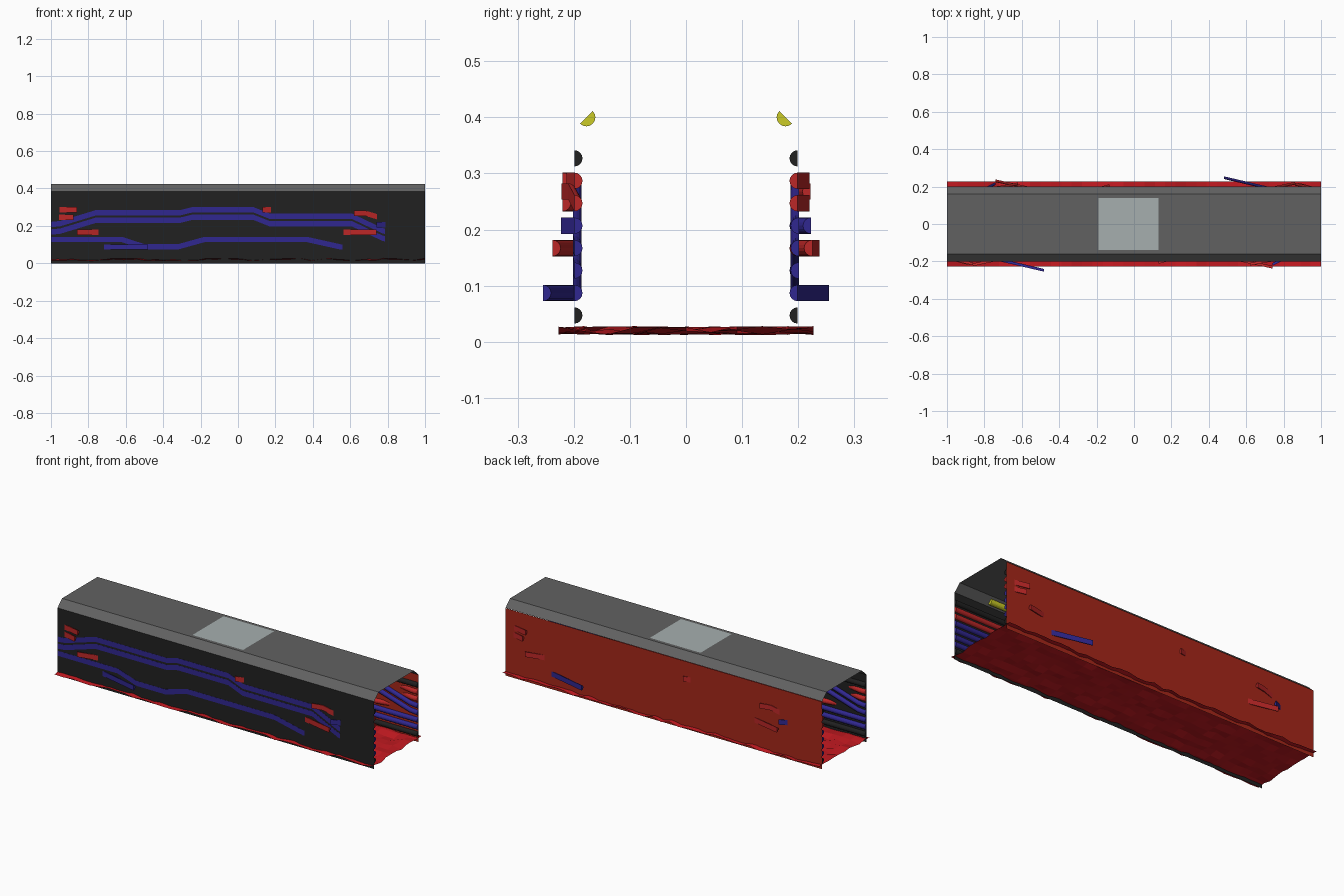
import bpy, math, random

if "Cube" in bpy.data.objects:
    bpy.data.objects.remove(bpy.data.objects["Cube"])
random.seed(4)


def material(name, color):
    m = bpy.data.materials.new(name)
    m.diffuse_color = (*color, 1)
    m.use_nodes = True
    m.node_tree.nodes["Principled BSDF"].inputs["Base Color"].default_value = m.diffuse_color
    return m


black = material("black_panel", (0.015, 0.015, 0.015))
red = material("red_paint", (0.5, 0.02, 0.02))
wall_red = material("wall_red", (0.38, 0.02, 0.01))
floor_red = material("floor_red", (0.55, 0.01, 0.015))
blue = material("blue_pipe", (0.03, 0.02, 0.28))
yellow = material("yellow_lamp", (0.6, 0.6, 0.02))
grey = material("grey_roof", (0.12, 0.12, 0.12))
glass = material("pale_glass", (0.38, 0.43, 0.43))


def make(name, verts, faces, mat):
    me = bpy.data.meshes.new(name)
    me.from_pydata(verts, [], faces)
    me.materials.append(mat)
    ob = bpy.data.objects.new(name, me)
    bpy.context.collection.objects.link(ob)
    return ob


def rotated_copy(ob, name):
    c = ob.copy()
    c.name = name
    c.rotation_euler.z = math.pi
    bpy.context.collection.objects.link(c)


def sweep(name, rings, mat):
    # joins equal rings into a capped tube
    n = len(rings[0])
    verts = [v for r in rings for v in r]
    faces = []
    for i in range(len(rings) - 1):
        for j in range(n):
            k = (j + 1) % n
            faces.append((i * n + j, i * n + k, (i + 1) * n + k, (i + 1) * n + j))
    faces += [tuple(range(n))[::-1], tuple(range(len(verts) - n, len(verts)))]
    return make(name, verts, faces, mat)


R = 0.0145
ARC = [math.pi * i / 8 for i in range(9)]


def pipe(name, path, mat):
    # half-round pipe against the front wall; path points are x, z, outward shift
    rings = [[(x, -0.2 - out + R * math.sin(t), z + R * math.cos(t)) for t in ARC]
             for x, z, out in path]
    ob = sweep(name + "_front", rings, mat)
    rotated_copy(ob, name + "_back")


# side walls
def wall(name, y, mat):
    make(name, [(-1, y, 0), (1, y, 0), (1, y, 0.385), (-1, y, 0.385)], [(0, 1, 2, 3)], mat)


wall("front_wall", -0.2, black)
wall("back_wall", 0.202, wall_red)

# chamfered roof with an opening for the skylight
for s, n in ((-1, "front"), (1, "back")):
    make(n + "_roof_slope", [(-1, s * 0.2, 0.385), (1, s * 0.2, 0.385),
                             (1, s * 0.16, 0.424), (-1, s * 0.16, 0.424)],
         [(0, 1, 2, 3)[::-s]], grey)
xs, ys = (-1, -0.19, 0.13, 1), (-0.16, -0.14, 0.14, 0.16)
verts = [(x, y, 0.424) for y in ys for x in xs]
quads = {(i, j): (j * 4 + i, j * 4 + i + 1, j * 4 + i + 5, j * 4 + i + 4)
         for i in range(3) for j in range(3)}
make("roof", verts, [q for k, q in quads.items() if k != (1, 1)], grey)
make("skylight", verts, [quads[1, 1]], glass)

# uneven floor
nx, ny = 36, 10
fv = [(-1 + 2 * i / nx, -0.227 + 0.454 * j / ny, 0.02 + random.uniform(-0.008, 0.008))
      for j in range(ny + 1) for i in range(nx + 1)]
ff = [(j * (nx + 1) + i, j * (nx + 1) + i + 1, (j + 1) * (nx + 1) + i + 1, (j + 1) * (nx + 1) + i)
      for j in range(ny) for i in range(nx)]
make("floor", fv, ff, floor_red)

# straight rails at top and bottom of the walls
F, B = 0.001, -0.001   # flush outside / just inside the wall
pipe("lower_rail", [(-1, 0.047, B), (1, 0.047, B)], black)
pipe("upper_rail", [(-1, 0.327, B), (1, 0.327, B)], black)

# long blue pipes that jog up and down
for name, d in (("upper_blue_pipe", 0.04), ("middle_blue_pipe", 0.0)):
    pipe(name, [(-1, 0.167 + d, F), (-0.95, 0.172 + d, F), (-0.76, 0.23 + d, F),
                (-0.31, 0.23 + d, F), (-0.24, 0.247 + d, F), (0.08, 0.247 + d, F),
                (0.17, 0.211 + d, F), (0.61, 0.211 + d, F), (0.77, 0.135 + d, F),
                (0.80, 0.127 + d, B), (1, 0.127 + d, B)], blue)
pipe("lower_blue_pipe", [(-1, 0.127, F), (-0.62, 0.127, F), (-0.5, 0.088, F), (-0.32, 0.088, F),
                         (-0.18, 0.127, F), (0.37, 0.127, F), (0.55, 0.087, F),
                         (0.57, 0.087, B), (1, 0.087, B)], blue)

# short pipes that leave or enter through the wall
pipe("exit_blue_pipe", [(-1, 0.087, B), (-0.72, 0.087, B), (-0.48, 0.087, 0.055)], blue)
pipe("entry_blue_pipe", [(0.74, 0.207, 0.023), (0.79, 0.207, B), (1, 0.207, B)], blue)
pipe("exit_red_pipe_a", [(-1, 0.287, B), (-0.96, 0.287, B), (-0.86, 0.287, 0.02)], red)
pipe("exit_red_pipe_b", [(-1, 0.247, B), (-0.96, 0.247, B), (-0.88, 0.247, 0.02)], red)
pipe("entry_red_pipe_a", [(0.13, 0.287, 0.013), (0.18, 0.287, B), (1, 0.287, B)], red)
pipe("entry_red_pipe_b", [(0.62, 0.268, 0.022), (0.68, 0.268, 0.01),
                          (0.75, 0.247, B), (1, 0.247, B)], red)
pipe("long_red_pipe", [(-0.86, 0.167, 0.025), (-0.74, 0.167, B), (0.56, 0.167, B),
                       (0.74, 0.167, 0.038)], red)

# half-round lamps under the roof slopes
c, s = math.cos(math.pi / 4), math.sin(math.pi / 4)
for n, x0, x1 in (("left", -0.79, -0.22), ("right", 0.22, 0.79)):
    rings = []
    for x in (x0, x1):
        ring = []
        for t in ARC:
            u, v = 0.016 * math.cos(t), 0.016 * math.sin(t)
            ring.append((x, -0.1775 + c * u + s * v, 0.4 + s * u - c * v))
        rings.append(ring)
    lamp = sweep(n + "_lamp_front", rings, yellow)
    rotated_copy(lamp, n + "_lamp_back")
